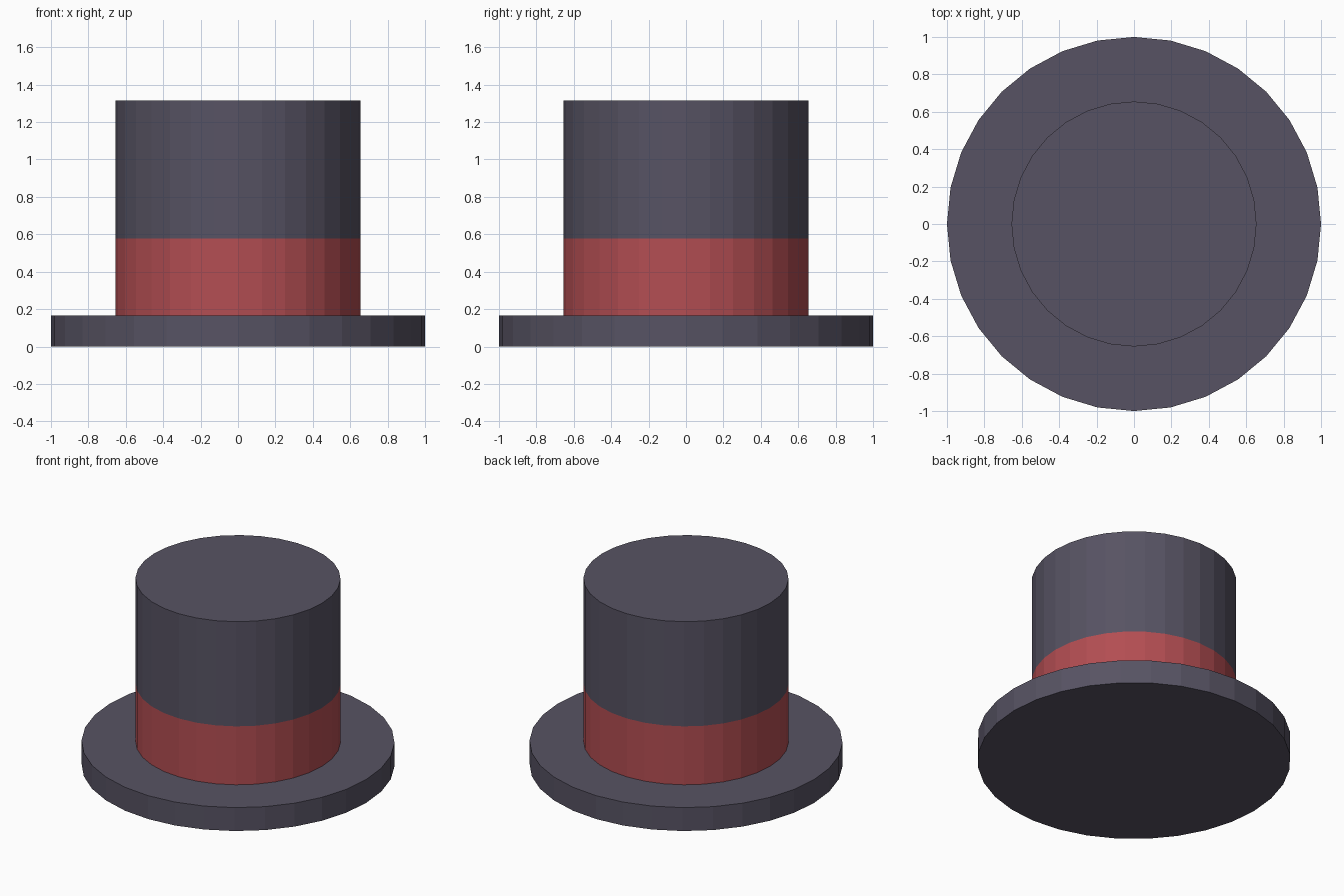
import bpy

if "Cube" in bpy.data.objects:
    bpy.data.objects.remove(bpy.data.objects["Cube"])

SIDES = 32


def material(name, rgb):
    m = bpy.data.materials.new(name)
    m.diffuse_color = (*rgb, 1)
    m.use_nodes = True
    m.node_tree.nodes["Principled BSDF"].inputs["Base Color"].default_value = m.diffuse_color
    return m


felt = material("dark_felt", (0.095, 0.086, 0.125))
ribbon = material("red_ribbon", (0.45, 0.075, 0.085))


def disc(name, radius, z0, z1, mat):
    bpy.ops.mesh.primitive_cylinder_add(
        vertices=SIDES, radius=radius, depth=z1 - z0, location=(0, 0, (z0 + z1) / 2))
    ob = bpy.context.object
    ob.name = name
    ob.data.materials.append(mat)
    return ob


# wide flat brim, coloured band, tall crown flush with the band
disc("brim", 1.0, 0.0, 0.165, felt)
disc("hat_band", 0.655, 0.165, 0.577, ribbon)
disc("crown", 0.655, 0.577, 1.315, felt)
